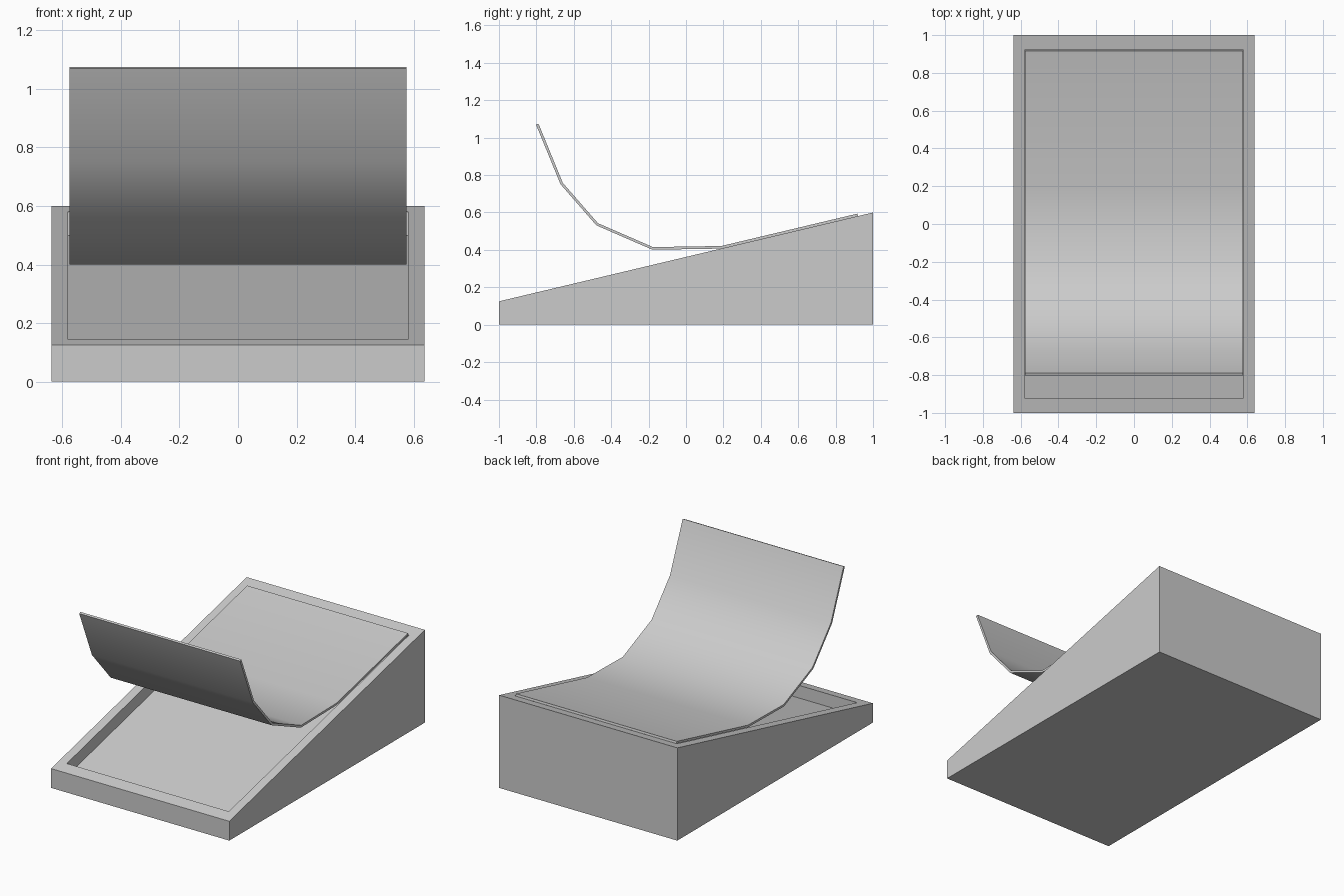
import bpy, bmesh
from mathutils import Vector

if "Cube" in bpy.data.objects:
    bpy.data.objects.remove(bpy.data.objects["Cube"])

grey = bpy.data.materials.new("light grey")
grey.diffuse_color = (0.6, 0.6, 0.6, 1)
grey.use_nodes = True
grey.node_tree.nodes["Principled BSDF"].inputs["Base Color"].default_value = grey.diffuse_color


def finish(bm, name):
    bmesh.ops.recalc_face_normals(bm, faces=bm.faces)
    mesh = bpy.data.meshes.new(name)
    bm.to_mesh(mesh)
    bm.free()
    mesh.materials.append(grey)
    ob = bpy.data.objects.new(name, mesh)
    bpy.context.collection.objects.link(ob)
    return ob


def slope(y):
    return 0.125 + 0.475 * (y + 1) / 2


# Wedge base: stacked rectangular rings from underside, over the rim, into the tray
bm = bmesh.new()


def ring(hx, hy, height):
    return [bm.verts.new((sx * hx, sy * hy, height(sy * hy)))
            for sx, sy in ((-1, -1), (1, -1), (1, 1), (-1, 1))]


rings = [ring(0.638, 1, lambda y: 0),
         ring(0.638, 1, slope),
         ring(0.58, 0.922, slope),
         ring(0.58, 0.922, lambda y: slope(y) - 0.082)]
for a, b in zip(rings, rings[1:]):
    for i in range(4):
        j = (i + 1) % 4
        bm.faces.new((a[i], a[j], b[j], b[i]))
bm.faces.new(rings[0])
bm.faces.new(rings[-1])
finish(bm, "wedge_base")

# Curled lid sheet: centre line given thickness, then extruded across x
path = [Vector(p) for p in ((-0.795, 1.072), (-0.665, 0.755), (-0.475, 0.537),
                            (-0.178, 0.408), (0.19, 0.414), (0.918, 0.587))]
half = 0.007
upper, lower = [], []
for i, p in enumerate(path):
    d1 = (path[max(i, 1)] - path[max(i, 1) - 1]).normalized()
    k = min(i, len(path) - 2)
    d2 = (path[k + 1] - path[k]).normalized()
    t = (d1 + d2).normalized()
    n = Vector((-t.y, t.x)) * (half / t.dot(d1))
    upper.append(p + n)
    lower.append(p - n)

bm = bmesh.new()
loop = upper + lower[::-1]
left, right = ([bm.verts.new((x, p.x, p.y)) for p in loop] for x in (-0.576, 0.576))
n = len(loop)
for i in range(n):
    j = (i + 1) % n
    bm.faces.new((left[i], left[j], right[j], right[i]))
for side in (left, right):
    for i in range(len(path) - 1):
        bm.faces.new((side[i], side[i + 1], side[n - 2 - i], side[n - 1 - i]))
lid = finish(bm, "curled_lid")
bpy.context.view_layer.objects.active = lid
lid.select_set(True)
bpy.ops.object.shade_smooth_by_angle()
